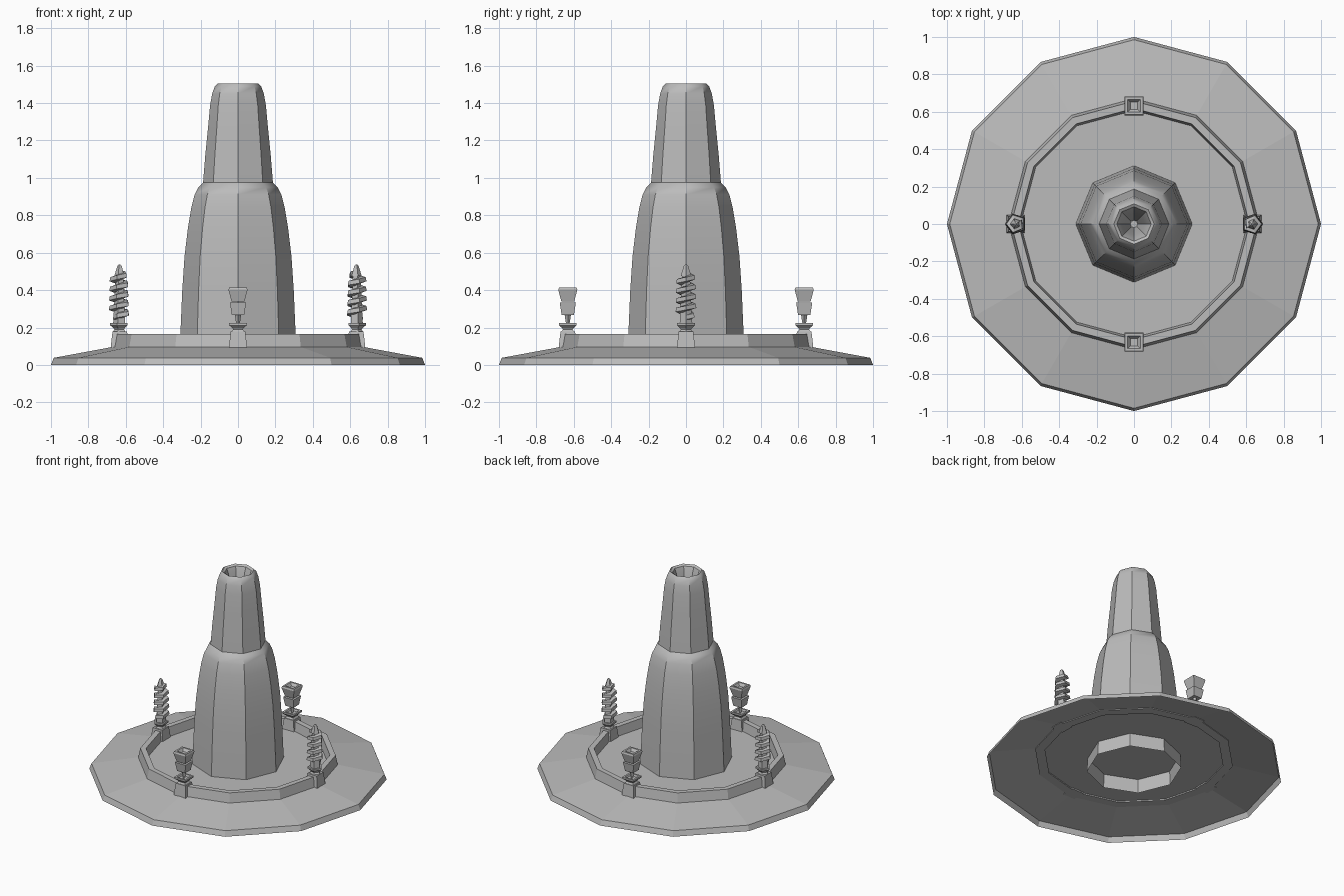
import bpy, bmesh, math
from mathutils import Matrix

if "Cube" in bpy.data.objects:
    bpy.data.objects.remove(bpy.data.objects["Cube"])

stone = bpy.data.materials.new("grey_stone")
stone.diffuse_color = (0.5, 0.5, 0.5, 1)
stone.use_nodes = True
stone.node_tree.nodes["Principled BSDF"].inputs["Base Color"].default_value = stone.diffuse_color


def finish(bm, name, smooth=None, normals=True):
    if normals:
        bmesh.ops.recalc_face_normals(bm, faces=bm.faces)
    me = bpy.data.meshes.new(name)
    bm.to_mesh(me)
    bm.free()
    me.materials.append(stone)
    ob = bpy.data.objects.new(name, me)
    bpy.context.collection.objects.link(ob)
    if smooth:
        bpy.context.view_layer.objects.active = ob
        ob.select_set(True)
        bpy.ops.object.shade_smooth_by_angle(angle=math.radians(smooth))
        ob.select_set(False)
    return ob


def lathe(bm, profile, sides, turn=0, closed=False, cap_start=False, cap_end=False):
    """Revolve (radius, z) points into a faceted shell."""
    rings = []
    for r, z in profile:
        rings.append([bm.verts.new((r * math.cos(turn + i * math.tau / sides),
                                    r * math.sin(turn + i * math.tau / sides), z))
                      for i in range(sides)])
    pairs = list(zip(rings, rings[1:]))
    if closed:
        pairs.append((rings[-1], rings[0]))
    for a, b in pairs:
        for i in range(sides):
            j = (i + 1) % sides
            bm.faces.new((a[i], a[j], b[j], b[i]))
    if cap_start:
        bm.faces.new(rings[0][::-1])
    if cap_end:
        bm.faces.new(rings[-1])


def place(bm, x, y, angle):
    bm.transform(Matrix.Translation((x, y, 0)) @ Matrix.Rotation(angle, 4, 'Z'))


# Sloping twelve-sided base, open underneath
bm = bmesh.new()
lathe(bm, [(1, 0), (0.985, 0.038), (0.65, 0.1)], 12, cap_end=True)
finish(bm, "base", normals=False)

# Low ring wall
bm = bmesh.new()
lathe(bm, [(0.672, 0.09), (0.657, 0.165), (0.618, 0.165), (0.605, 0.09)], 12, closed=True)
finish(bm, "ring_wall")

# Eight-sided tower in two tiers, with a funnel sunk into its top
bm = bmesh.new()
lathe(bm, [(0.317, 0), (0.308, 0.165), (0.298, 0.4), (0.286, 0.58), (0.268, 0.73),
           (0.25, 0.84), (0.232, 0.91), (0.212, 0.95), (0.186, 0.975)], 8)
finish(bm, "lower_tower", 35, normals=False)
bm = bmesh.new()
lathe(bm, [(0.187, 0.972), (0.175, 1.12), (0.161, 1.26), (0.149, 1.39), (0.138, 1.45),
           (0.124, 1.49), (0.108, 1.505), (0.092, 1.495), (0.078, 1.46), (0.06, 1.38),
           (0.04, 1.25), (0.02, 1.1)], 8, cap_end=True)
finish(bm, "upper_tower", 35, normals=False)

R2 = math.sqrt(2)
for k in range(4):
    ang = k * math.pi / 2
    x, y = 0.632 * math.cos(ang), 0.632 * math.sin(ang)
    # Square pedestal on the wall
    bm = bmesh.new()
    lathe(bm, [(0.049 * R2, 0.09), (0.039 * R2, 0.178)], 4, math.pi / 4,
          cap_start=True, cap_end=True)
    place(bm, x, y, ang)
    finish(bm, "pedestal")

    sides = 5 if k % 2 == 0 else 4
    turn = math.pi / 4 if sides == 4 else 0
    s = R2 if sides == 4 else 1.1
    # Planter bowl
    bm = bmesh.new()
    lathe(bm, [(0.034 * s, 0.178), (0.026 * s, 0.19), (0.03 * s, 0.197), (0.047 * s, 0.212),
               (0.047 * s, 0.224), (0.034 * s, 0.224), (0.028 * s, 0.212)], sides, turn,
          cap_start=True, cap_end=True)
    place(bm, x, y, ang)
    finish(bm, "planter")

    bm = bmesh.new()
    if sides == 4:
        # Clipped shrub: thin stem and two flared blocks
        lathe(bm, [(0.008, 0.21), (0.018, 0.275)], 4, cap_start=True, cap_end=True)
        lathe(bm, [(0.033 * s, 0.268), (0.043 * s, 0.333), (0.025 * s, 0.333)], 4, turn,
              cap_start=True, cap_end=True)
        lathe(bm, [(0.034 * s, 0.338), (0.051 * s, 0.402), (0.047 * s, 0.414),
                   (0.034 * s, 0.414), (0.02 * s, 0.395)], 4, turn,
              cap_start=True, cap_end=True)
        name = "block_shrub"
    else:
        # Spiral shrub: core, winding ledge and pointed tip
        lathe(bm, [(0.036, 0.21), (0.022, 0.48)], 5, cap_start=True, cap_end=True)
        lathe(bm, [(0.03, 0.475), (0.013, 0.528), (0.005, 0.537)], 5,
              cap_start=True, cap_end=True)
        steps, prev = 23, None
        for i in range(steps + 1):
            t = i / steps
            a = i * math.tau / 5
            z = 0.235 + 0.235 * t
            grow = min(1, 0.3 + i * 0.35) * min(1, 0.5 + (steps - i) * 0.2)
            out = 0.028 + (0.032 - 0.006 * t) * grow
            sec = [bm.verts.new((r * math.cos(a), r * math.sin(a), z + h))
                   for r, h in ((0.02, 0), (out, 0.008), (out - 0.004, 0.03), (0.02, 0.034))]
            if prev:
                for m in range(4):
                    n = (m + 1) % 4
                    bm.faces.new((prev[m], prev[n], sec[n], sec[m]))
            else:
                bm.faces.new(sec)
            prev = sec
        bm.faces.new(prev)
        name = "spiral_shrub"
    place(bm, x, y, ang)
    finish(bm, name)
